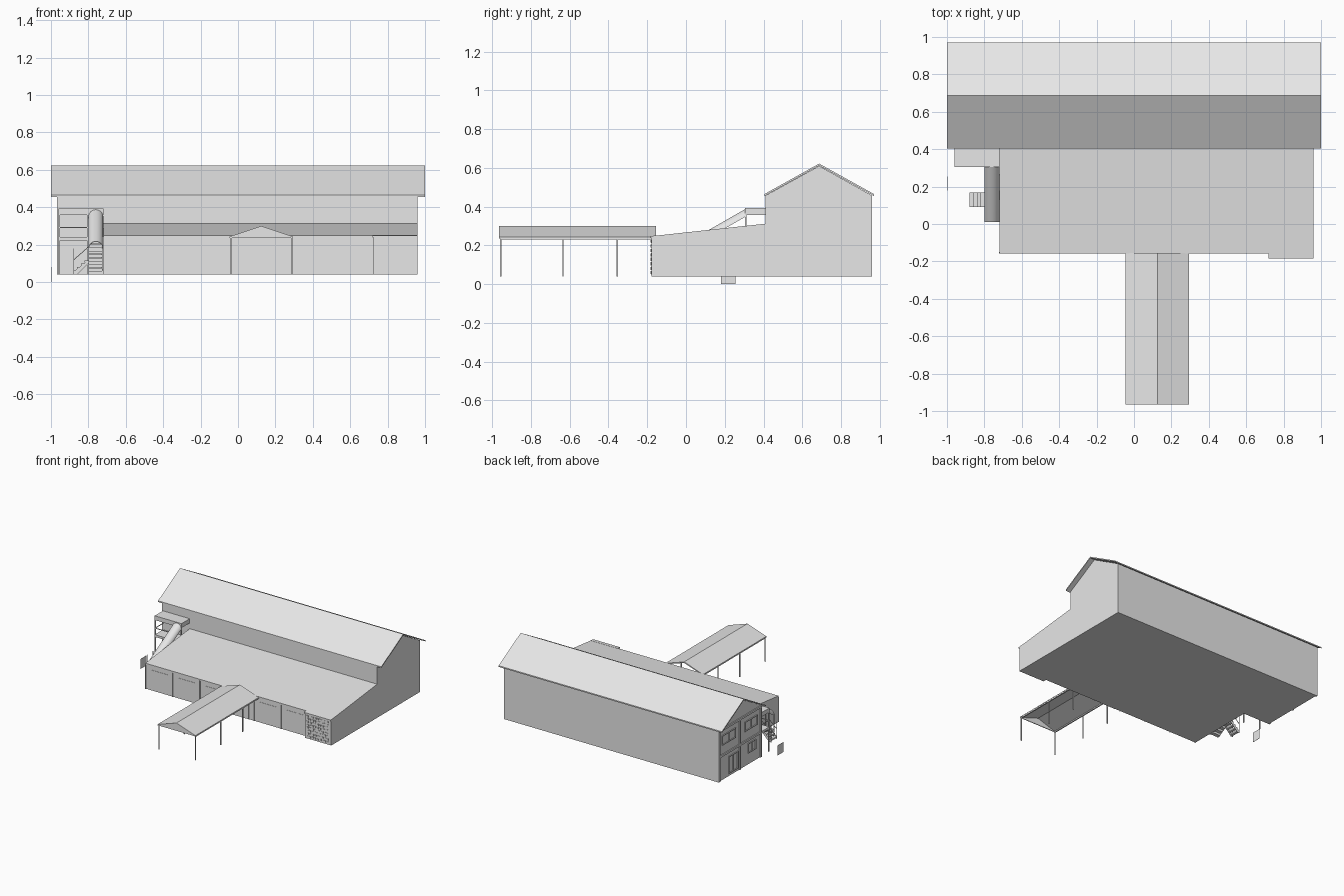
import bpy, bmesh, math, random
from mathutils import Vector

cube = bpy.data.objects.get("Cube")
if cube:
    bpy.data.objects.remove(cube, do_unlink=True)

grey = bpy.data.materials.new("light grey")
grey.use_nodes = True
color = (0.8, 0.8, 0.8, 1)
grey.diffuse_color = color
grey.node_tree.nodes["Principled BSDF"].inputs["Base Color"].default_value = color


def finish(name, bm):
    bmesh.ops.recalc_face_normals(bm, faces=bm.faces)
    mesh = bpy.data.meshes.new(name)
    bm.to_mesh(mesh)
    bm.free()
    mesh.materials.append(grey)
    obj = bpy.data.objects.new(name, mesh)
    bpy.context.collection.objects.link(obj)
    return obj


def add_prism(bm, points, offset):
    """Close a polygon of 3D points and sweep it along the offset."""
    face = bm.faces.new([bm.verts.new(p) for p in points])
    swept = bmesh.ops.extrude_face_region(bm, geom=[face], use_keep_orig=True)
    verts = [v for v in swept["geom"] if isinstance(v, bmesh.types.BMVert)]
    bmesh.ops.translate(bm, verts=verts, vec=Vector(offset))


def add_box(bm, x0, x1, y0, y1, z0, z1):
    add_prism(bm, [(x0, y0, z0), (x1, y0, z0), (x1, y1, z0), (x0, y1, z0)], (0, 0, z1 - z0))


def prism(name, points, offset):
    bm = bmesh.new()
    add_prism(bm, points, offset)
    return finish(name, bm)


def boxes(name, items):
    bm = bmesh.new()
    for item in items:
        add_box(bm, *item)
    return finish(name, bm)


def along_x(name, profile, x0, x1):
    return prism(name, [(x0, y, z) for y, z in profile], (x1 - x0, 0, 0))


def along_y(name, profile, y0, y1, rise=0):
    return prism(name, [(x, y0, z) for x, z in profile], (0, y1 - y0, rise))


GROUND = 0.04

# Tall gabled hall and its thin overhanging roof
along_x("hall", [(0.41, GROUND), (0.96, GROUND), (0.96, 0.457), (0.687, 0.61), (0.41, 0.457)],
        -0.96, 0.96)
along_x("hall_roof", [(0.405, 0.465), (0.687, 0.622), (0.97, 0.465),
                      (0.97, 0.455), (0.687, 0.612), (0.405, 0.455)], -1, 1)

# Low front wing with a shallow roof
along_x("front_wing", [(-0.15, GROUND), (0.41, GROUND), (0.41, 0.308), (-0.15, 0.245)], -0.72, 0.96)
along_x("wing_roof", [(-0.158, 0.238), (-0.158, 0.25), (0.41, 0.312), (0.41, 0.3)], -0.72, 0.96)
along_x("stone_bay", [(-0.178, GROUND), (-0.15, GROUND), (-0.15, 0.24), (-0.178, 0.238)], 0.725, 0.96)
along_x("stone_bay_roof", [(-0.185, 0.238), (-0.185, 0.248), (-0.15, 0.252), (-0.15, 0.238)], 0.72, 0.96)

# Rough stone cladding
random.seed(4)
stones = []
for row in range(8):
    for col in range(9):
        x = 0.74 + col * 0.022 + random.uniform(0, 0.006)
        z = 0.05 + row * 0.023 + random.uniform(0, 0.005)
        stones.append((x, x + 0.015, -0.178 - random.uniform(0.002, 0.005), -0.176, z, z + 0.013))
boxes("stone_cladding", stones)

# Front bays: thin fins, windows and entrance doors
bay = 0.2425
boxes("wall_fins", [(-0.72 + bay * i - 0.002, -0.72 + bay * i + 0.002, -0.158, -0.149, GROUND, 0.24)
                    for i in range(6)])
boxes("front_windows", [(-0.6 + bay * i - 0.075, -0.6 + bay * i + 0.075, -0.152, -0.149, 0.11, 0.205)
                        for i in (0, 1, 2, 4, 5)])
boxes("entrance_doors", [(x, x + 0.075, -0.153, -0.149, GROUND, 0.19) for x in (0.05, 0.128)])

# Walkway canopy with closed gable end and slim posts
along_y("canopy_roof", [(-0.045, 0.243), (0.125, 0.3), (0.295, 0.243),
                        (0.295, 0.235), (0.125, 0.291), (-0.045, 0.235)], -0.965, -0.155)
along_y("canopy_gable", [(-0.045, 0.235), (0.125, 0.298), (0.295, 0.235)], -0.963, -0.957)
boxes("canopy_beams", [(x, x + 0.01, -0.96, -0.155, 0.23, 0.242) for x in (-0.043, 0.283)])
boxes("canopy_posts", [(x, x + 0.007, y, y + 0.007, GROUND, 0.235)
                       for x in (-0.042, 0.286) for y in (-0.96, -0.638, -0.358)])

# Balcony with its flat roof and posts
boxes("balcony_roof", [(-0.96, -0.72, 0.305, 0.41, 0.358, 0.393)])
boxes("balcony_floor", [(-0.96, -0.72, 0.305, 0.41, 0.222, 0.24)])
boxes("balcony_posts", [(x, x + 0.008, 0.305, 0.313, GROUND, 0.36) for x in (-0.96, -0.806, -0.73)])
boxes("balcony_rail", [(-0.96, -0.8, 0.305, 0.309, 0.29, 0.295),
                       (-0.96, -0.956, 0.305, 0.41, 0.29, 0.295)])

# Main stair, climbing to the balcony under a half-round cover
steps = 10
boxes("main_stair", [(-0.797, -0.725, 0.015 + 0.029 * i, 0.046 + 0.029 * i,
                      0.041 + 0.018 * i, 0.058 + 0.018 * i) for i in range(steps)])
for name, x in (("outer_stringer", -0.8), ("inner_stringer", -0.726)):
    along_x(name, [(0.01, GROUND), (0.03, GROUND), (0.305, 0.215), (0.305, 0.24), (0.01, 0.065)],
            x, x + 0.004)
angles = [math.pi * i / 12 for i in range(13)]
arch = [(-0.76 + 0.04 * math.cos(a), 0.178 + 0.04 * math.sin(a)) for a in angles]
arch += [(-0.76 + 0.037 * math.cos(a), 0.178 + 0.037 * math.sin(a)) for a in reversed(angles)]
cover = along_y("stair_cover", arch, 0.01, 0.31, 0.172)
bpy.context.view_layer.objects.active = cover
cover.select_set(True)
bpy.ops.object.shade_smooth_by_angle(angle=math.radians(30))
cover.select_set(False)
boxes("cover_posts", [(x, x + 0.004, 0.012, 0.016, GROUND, 0.18) for x in (-0.8, -0.726)])

# Short side stair with handrails
boxes("side_stair", [(-0.88 + 0.02 * i, -0.859 + 0.02 * i, 0.09, 0.168,
                      0.05 + 0.018 * i, 0.062 + 0.018 * i) for i in range(4)])
for name, y in (("side_rail_near", 0.09), ("side_rail_far", 0.165)):
    along_y(name, [(-0.88, 0.115), (-0.8, 0.185), (-0.8, 0.19), (-0.88, 0.12)], y, y + 0.003)
    along_y(name + "_stringer", [(-0.88, GROUND), (-0.86, GROUND), (-0.8, 0.1), (-0.8, 0.118),
                                 (-0.88, 0.055)], y, y + 0.003)
boxes("side_rail_posts", [(-0.88, -0.876, y, y + 0.004, GROUND, 0.18) for y in (0.09, 0.165)])

# Framing, windows and door on the stair end of the hall
trim = [(-0.968, -0.958, y, y + 0.016, GROUND, 0.45) for y in (0.41, 0.677, 0.944)]
trim += [(-0.968, -0.958, 0.41, 0.96, z, z + 0.016) for z in (0.232, 0.44)]
boxes("end_wall_frame", trim)


def window_frame(name, y0, y1, z0, z1):
    t = 0.007
    mid = (y0 + y1) / 2
    bars = [(y0, y1, z0, z0 + t), (y0, y1, z1 - t, z1), (y0, y0 + t, z0, z1),
            (y1 - t, y1, z0, z1), (mid - t / 2, mid + t / 2, z0, z1)]
    boxes(name, [(-0.966, -0.958) + bar for bar in bars])


window_frame("upper_back_window", 0.74, 0.91, 0.32, 0.4)
window_frame("upper_front_window", 0.46, 0.62, 0.32, 0.4)
window_frame("lower_front_window", 0.48, 0.58, 0.13, 0.21)
window_frame("end_door", 0.71, 0.83, 0.06, 0.2)

# Small freestanding panel beside the stair
boxes("side_panel", [(-1, -0.998, 0.18, 0.255, 0, 0.08)])
